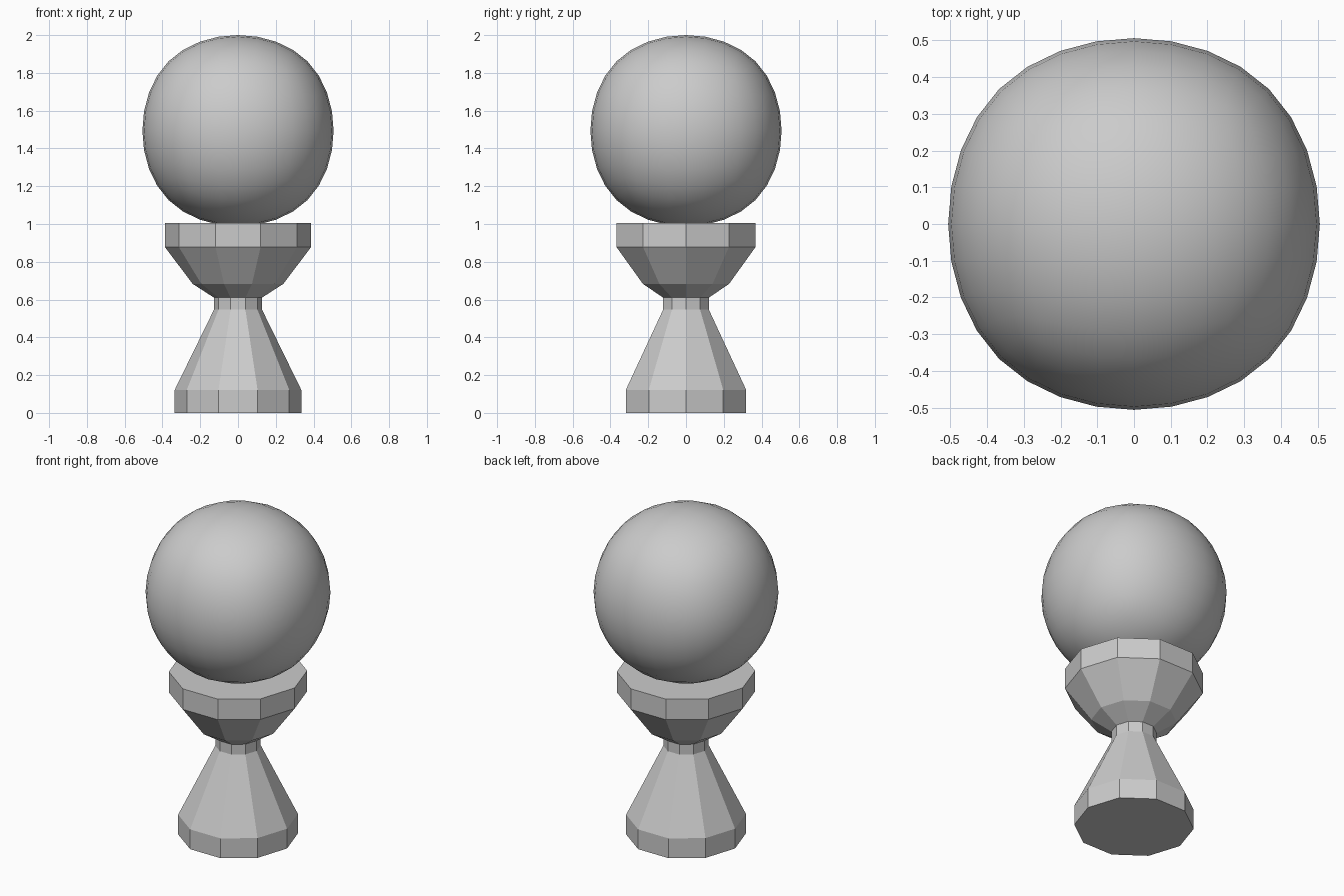
import bpy
import bmesh
import math

cube = bpy.data.objects.get("Cube")
if cube:
    bpy.data.objects.remove(cube, do_unlink=True)

GREY = (0.6, 0.6, 0.6, 1.0)
grey = bpy.data.materials.new("plain_grey")
grey.use_nodes = True
grey.diffuse_color = GREY
grey.node_tree.nodes["Principled BSDF"].inputs["Base Color"].default_value = GREY


def add_object(name, bm):
    bmesh.ops.recalc_face_normals(bm, faces=bm.faces)
    mesh = bpy.data.meshes.new(name)
    bm.to_mesh(mesh)
    bm.free()
    mesh.materials.append(grey)
    obj = bpy.data.objects.new(name, mesh)
    bpy.context.collection.objects.link(obj)
    return obj


def turned(name, profile, sides=10):
    """Closed solid from (radius, height) rings, with corners on the x axis."""
    bm = bmesh.new()
    rings = []
    for r, z in profile:
        angles = [math.tau * i / sides for i in range(sides)]
        rings.append([bm.verts.new((r * math.cos(a), r * math.sin(a), z)) for a in angles])
    for low, high in zip(rings, rings[1:]):
        for i in range(sides):
            j = (i + 1) % sides
            bm.faces.new((low[i], low[j], high[j], high[i]))
    bm.faces.new(rings[0][::-1])
    bm.faces.new(rings[-1])
    return add_object(name, bm)


def smooth(obj, degrees):
    bpy.ops.object.select_all(action="DESELECT")
    obj.select_set(True)
    bpy.context.view_layer.objects.active = obj
    bpy.ops.object.shade_smooth_by_angle(angle=math.radians(degrees))


# Flared foot with a short neck
turned("pedestal", [(0.335, 0), (0.335, 0.122), (0.127, 0.547), (0.127, 0.61)])

# Faceted cup that holds the ball
turned("cup", [(0.127, 0.61), (0.24, 0.683), (0.387, 0.878), (0.387, 1.005)])

# Ball: a cube rounded by subdivision
bm = bmesh.new()
bmesh.ops.create_cube(bm, size=1.206)
ball = add_object("ball", bm)
ball.location.z = 1.494
smooth(ball, 180)
rounding = ball.modifiers.new("rounding", "SUBSURF")
rounding.levels = rounding.render_levels = 3
